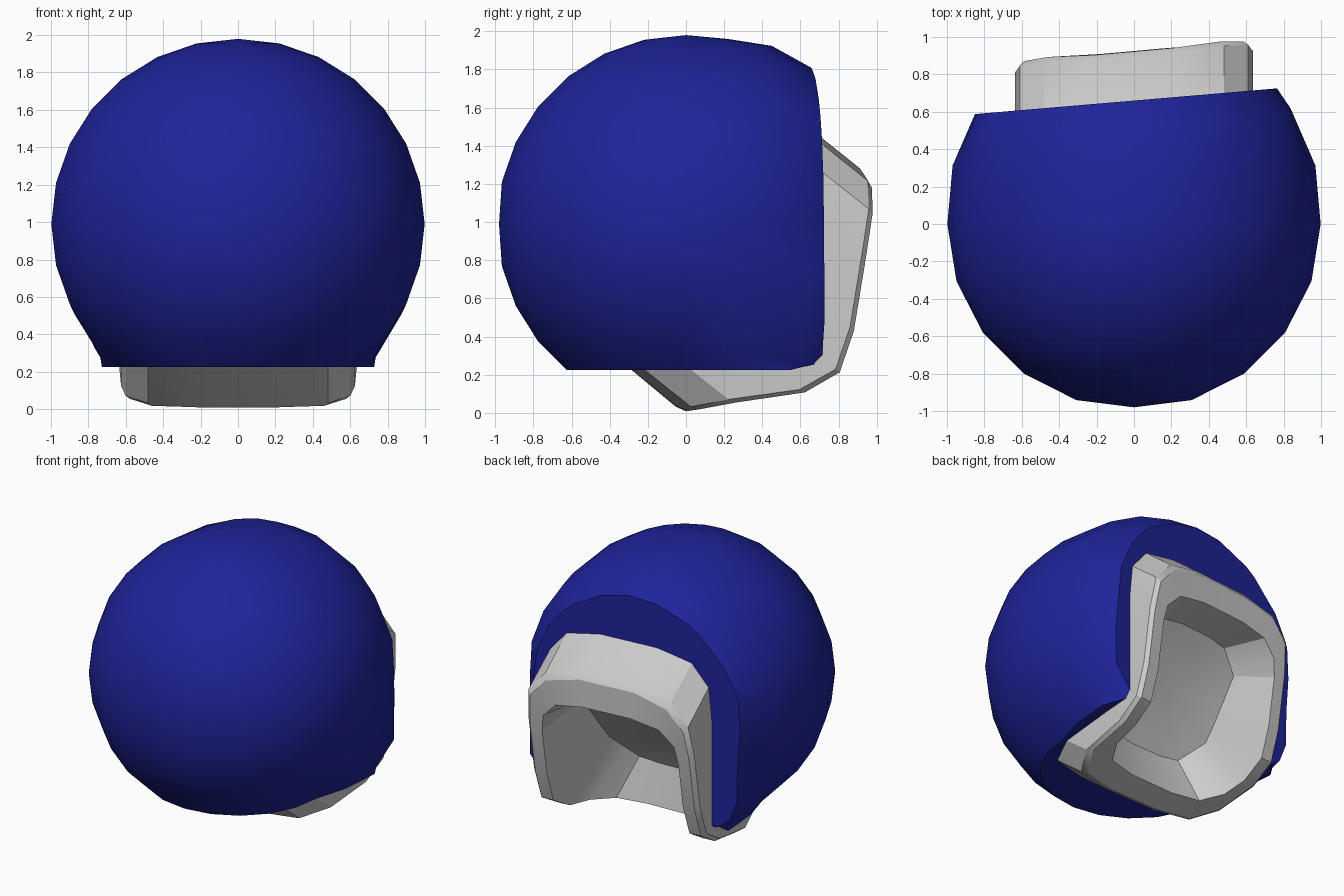
import bpy, bmesh, math
from mathutils import Vector

if "Cube" in bpy.data.objects:
    bpy.data.objects.remove(bpy.data.objects["Cube"])

D = Vector((0, 0.78, -0.62))      # axis of the opening, forward and down
E = Vector((0, 0.62, 0.78))       # across the opening
C = Vector((0, 0, 1))

# half outline of the opening (x, e) and the L-shaped rim depth along D
HALF = [(0.22, 0.80), (0.48, 0.76), (0.61, 0.64), (0.635, 0.45), (0.635, 0.09), (0.635, -0.13),
        (0.625, -0.33), (0.6, -0.6), (0.48, -0.75), (0.22, -0.79)]
LOOP = HALF + [(-x, e) for x, e in reversed(HALF)]
DEPTH = [(-0.8, 0.58), (-0.77, 0.63), (-0.625, 0.75), (-0.33, 1.03), (-0.13, 1.11),
         (0.095, 1.03), (0.70, 0.69), (0.757, 0.64), (0.81, 0.57)]


def depth(e):
    for (a, da), (b, db) in zip(DEPTH, DEPTH[1:]):
        if e <= b:
            return da + (db - da) * (e - a) / (b - a)
    return DEPTH[-1][1]


def place(x, e, d):
    p = C + E * e + D * d
    return (x, p.y + 0.09 * (x - 0.5) * max(0, min(1, p.y + 0.3)) + 0.01, p.z)


def loft(name, rings, tip=None):
    bm = bmesh.new()
    vs = [[bm.verts.new(place(*p)) for p in r] for r in rings]
    n = len(LOOP)
    for a, b in zip(vs, vs[1:]):
        for i in range(n):
            j = (i + 1) % n
            bm.faces.new((a[i], a[j], b[j], b[i]))
    bm.faces.new(vs[0])
    if tip:
        t = bm.verts.new(place(*tip))
        for i in range(n):
            bm.faces.new((vs[-1][i], vs[-1][(i + 1) % n], t))
    else:
        bm.faces.new(vs[-1])
    return finish(name, bm)


def finish(name, bm):
    bmesh.ops.recalc_face_normals(bm, faces=bm.faces)
    me = bpy.data.meshes.new(name)
    bm.to_mesh(me)
    bm.free()
    ob = bpy.data.objects.new(name, me)
    bpy.context.collection.objects.link(ob)
    return ob


def smooth(ob, deg):
    bpy.ops.object.select_all(action='DESELECT')
    ob.select_set(True)
    bpy.context.view_layer.objects.active = ob
    bpy.ops.object.shade_smooth_by_angle(angle=math.radians(deg))


# grey padded lining: outer wall, bevel, rim, cavity wall and floor
def inset(x, e):
    return x * 0.82, e * (1 - 0.21 * min(1, max(0, (abs(e) - 0.3) / 0.25)))


def floor(x, e):
    k = 0.7 if abs(e) > 0.4 else 0.84
    return x * k, e * 0.7, 0.52


inner = [inset(x, e) for x, e in LOOP]
lining = loft("lining", [
    [(x, e, 0.1) for x, e in LOOP],
    [(x, e, depth(e) - 0.03) for x, e in LOOP],
    [(x * 0.96, e * 0.98, depth(e * 0.98)) for x, e in LOOP],
    [(x, e, depth(e)) for x, e in inner],
    [floor(x, e) for x, e in inner],
], tip=(0, 0, 0.46))
smooth(lining, 28)

# blue shell: ball bulged at the lower front corners, trimmed flat in front and below
bm = bmesh.new()
bmesh.ops.create_uvsphere(bm, u_segments=20, v_segments=14, radius=0.99)
corner = Vector((0.58, 0.56, -0.59)).normalized()
for v in bm.verts:
    d = v.co.normalized()
    near = Vector((abs(d.x), d.y, d.z)).dot(corner)
    s = 1 + 0.06 * max(0, min(1, (d.y - 0.2) / 0.3)) + 0.17 * max(0, min(1, (near - 0.84) / 0.12))
    v.co *= s
    # keep the bulge within the round front and top outlines
    limit = max(0.73, 0.99 * math.sqrt(max(0, 1 - v.co.z ** 2)))
    limit = min(limit, max(0.73, math.sqrt(max(0, 1.035 ** 2 - v.co.y ** 2))))
    v.co.x = 1.008 * max(-limit, min(limit, v.co.x))
    v.co.y = max(v.co.y, -0.98)
    v.co.z += 0.99
for co, no in (((0, 0.66, 1), (-0.085, 1, 0)), ((0, 0, 0.225), (0, 0.0, -1))):
    cut = bmesh.ops.bisect_plane(bm, geom=bm.verts[:] + bm.edges[:] + bm.faces[:],
                                 plane_co=co, plane_no=no, clear_outer=True)
    rim = [g for g in cut["geom_cut"] if isinstance(g, bmesh.types.BMEdge)]
    bmesh.ops.contextual_create(bm, geom=rim)
# lift the front lower edge a little
for v in bm.verts:
    if v.co.z < 0.24 and v.co.y > 0.55:
        v.co.z += 0.04
shell = finish("shell", bm)

# opening cut through the shell, hidden under the lining wall
cutter = loft("opening_cutter", [[(x * 0.96, e * 0.97, d) for x, e in LOOP] for d in (0.15, 1.6)])
cutter.hide_render = True
mod = shell.modifiers.new("opening", 'BOOLEAN')
mod.operation = 'DIFFERENCE'
mod.solver = 'EXACT'
mod.object = cutter
bpy.ops.object.select_all(action='DESELECT')
bpy.context.view_layer.objects.active = shell
shell.select_set(True)
bpy.ops.object.modifier_apply(modifier=mod.name)
bpy.data.objects.remove(cutter)
smooth(shell, 35)

blue = bpy.data.materials.new("blue")
blue.diffuse_color = (0.013, 0.017, 0.32, 1)
blue.use_nodes = True
blue.node_tree.nodes["Principled BSDF"].inputs["Base Color"].default_value = blue.diffuse_color
shell.data.materials.clear()
shell.data.materials.append(blue)
for p in shell.data.polygons:
    p.material_index = 0
